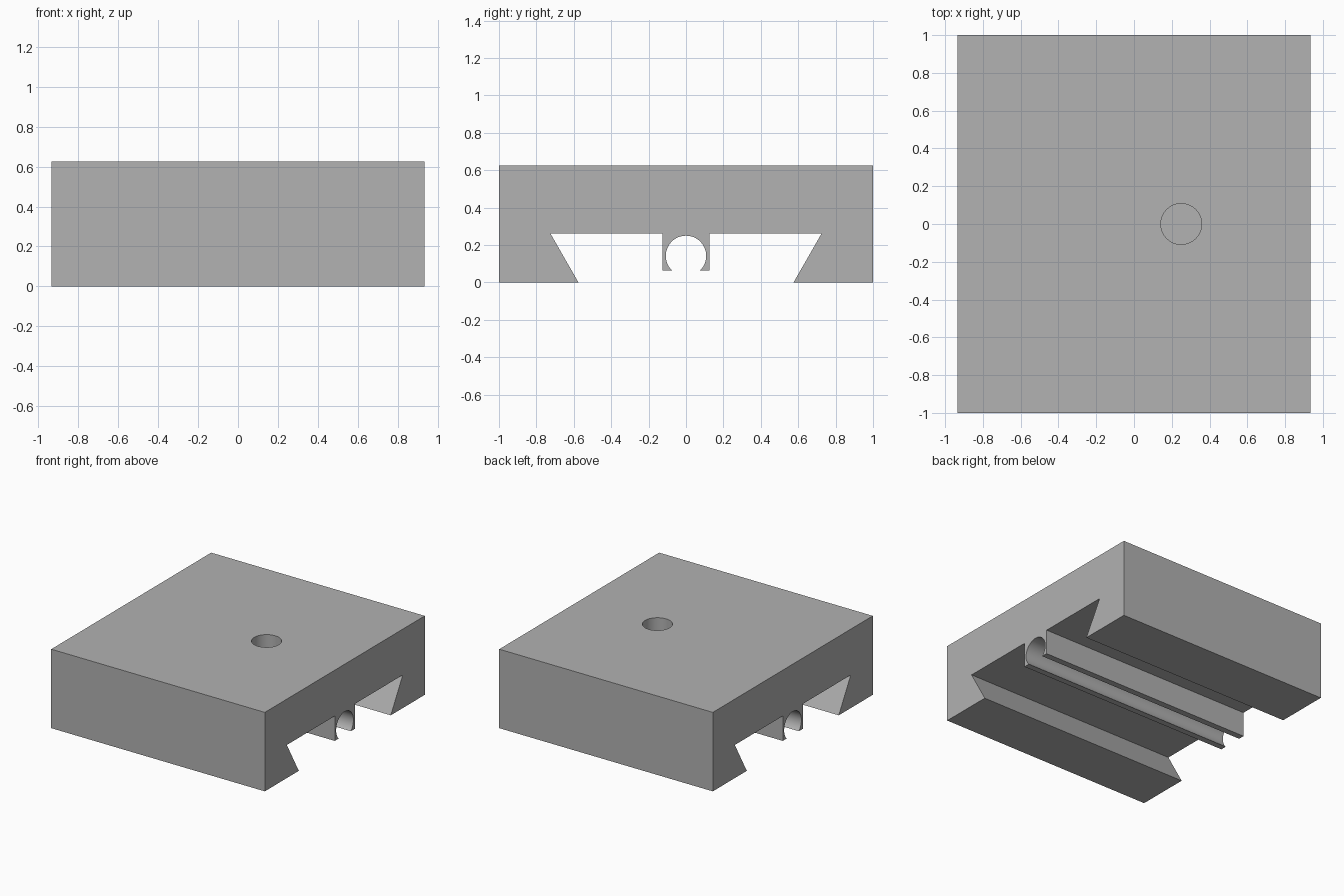
import bpy
import bmesh
import math

WIDTH, HEIGHT = 1.87, 0.625
BORE_Z, BORE_R = 0.142, 0.108
LIP_Z, ROOF_Z = 0.065, 0.262

cube = bpy.data.objects.get("Cube")
if cube:
    bpy.data.objects.remove(cube, do_unlink=True)

# Plain grey material
grey = bpy.data.materials.new("plain_grey")
grey.use_nodes = True
colour = (0.445, 0.445, 0.445, 1)
grey.diffuse_color = colour
grey.node_tree.nodes["Principled BSDF"].inputs["Base Color"].default_value = colour


def add_object(name, bm):
    bmesh.ops.recalc_face_normals(bm, faces=bm.faces)
    mesh = bpy.data.meshes.new(name)
    bm.to_mesh(mesh)
    bm.free()
    obj = bpy.data.objects.new(name, mesh)
    bpy.context.collection.objects.link(obj)
    mesh.materials.append(grey)
    return obj


# Cross-section: dovetail channel with a central open-bottomed bore
half = [(-1, HEIGHT), (-1, 0), (-0.575, 0), (-0.725, ROOF_Z),
        (-0.125, ROOF_Z), (-0.125, LIP_Z)]
opening = math.acos((BORE_Z - LIP_Z) / BORE_R)
steps = 48
arc = []
for i in range(steps + 1):
    a = opening + (2 * math.pi - 2 * opening) * i / steps
    arc.append((-BORE_R * math.sin(a), BORE_Z - BORE_R * math.cos(a)))
section = half + arc + [(-y, z) for y, z in reversed(half)]

# Slide block, extruded along x
bm = bmesh.new()
face = bm.faces.new([bm.verts.new((-WIDTH / 2, y, z)) for y, z in section])
extruded = bmesh.ops.extrude_face_region(bm, geom=[face])
verts = [v for v in extruded["geom"] if isinstance(v, bmesh.types.BMVert)]
bmesh.ops.translate(bm, verts=verts, vec=(WIDTH, 0, 0))
block = add_object("slide_block", bm)

# Blind hole in the top
hole_depth = 0.25
bm = bmesh.new()
bmesh.ops.create_cone(bm, cap_ends=True, segments=64, radius1=BORE_R,
                      radius2=BORE_R, depth=2 * hole_depth)
bmesh.ops.translate(bm, verts=bm.verts, vec=(0.25, 0, HEIGHT))
cutter = add_object("hole_cutter", bm)
cutter.hide_render = True
cutter.hide_set(True)

cut = block.modifiers.new("top_hole", "BOOLEAN")
cut.operation = "DIFFERENCE"
cut.solver = "EXACT"
cut.object = cutter

# Apply the cut, then smooth only the round walls
bpy.ops.object.select_all(action="DESELECT")
block.select_set(True)
bpy.context.view_layer.objects.active = block
bpy.ops.object.modifier_apply(modifier=cut.name)
bpy.data.objects.remove(cutter, do_unlink=True)
bpy.ops.object.shade_smooth_by_angle(angle=math.radians(30))
